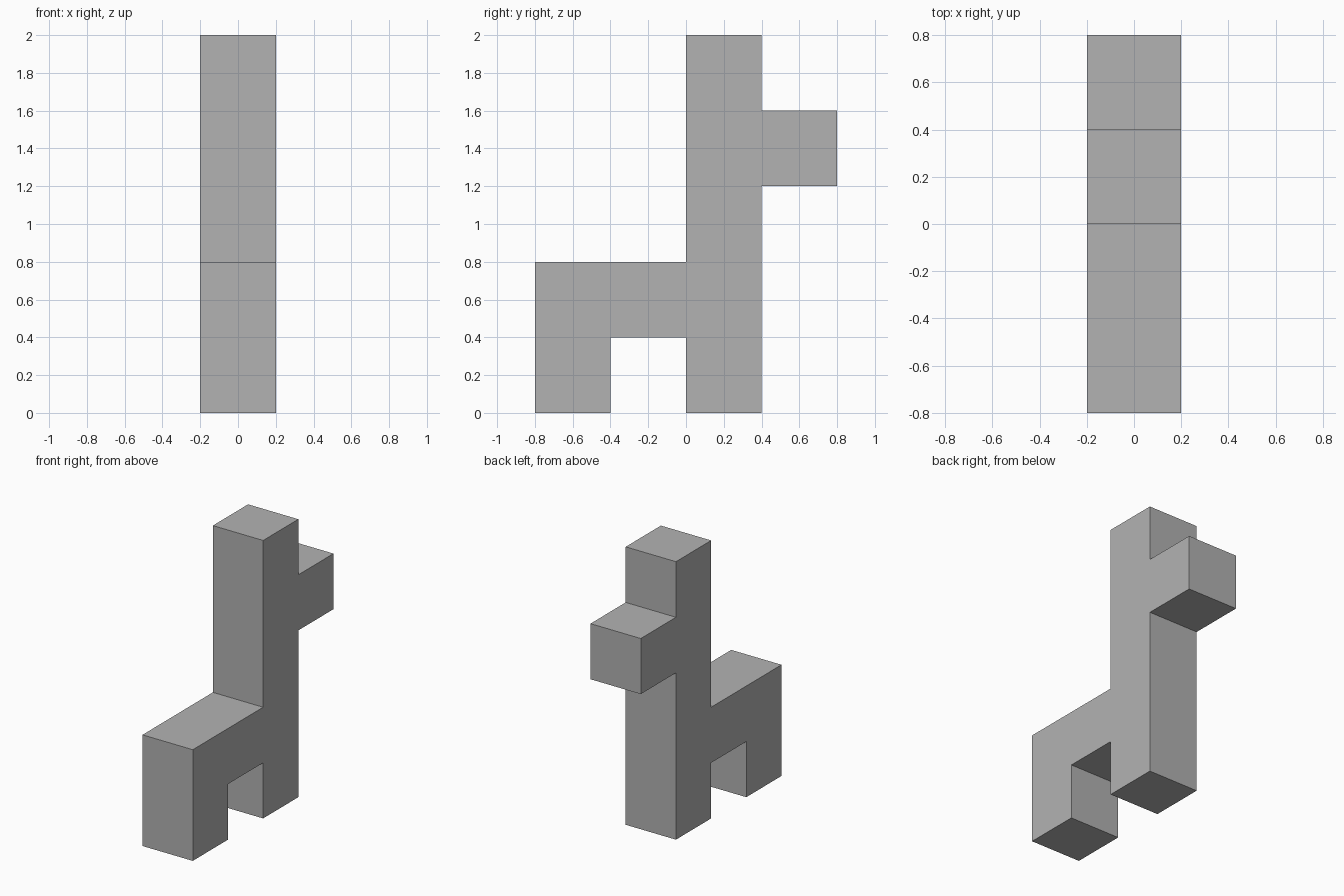
import bpy
import bmesh

cube = bpy.data.objects.get("Cube")
if cube:
    bpy.data.objects.remove(cube, do_unlink=True)

# Single grey finish
grey = bpy.data.materials.new("plain_grey")
grey.use_nodes = True
colour = (0.448, 0.448, 0.448, 1)
grey.diffuse_color = colour
grey.node_tree.nodes["Principled BSDF"].inputs["Base Color"].default_value = colour

UNIT = 0.4  # side of one grid block
# Side outline in blocks (y, z): front leg, bridge, tall column, rear arm
outline = [(-2, 0), (-1, 0), (-1, 1), (0, 1), (0, 0), (1, 0), (1, 3), (2, 3),
           (2, 4), (1, 4), (1, 5), (0, 5), (0, 2), (-2, 2)]

# Extrude the outline across the width
bm = bmesh.new()
side = bm.faces.new([bm.verts.new((-UNIT / 2, y * UNIT, z * UNIT)) for y, z in outline])
extruded = bmesh.ops.extrude_face_region(bm, geom=[side], use_keep_orig=True)
moved = [v for v in extruded["geom"] if isinstance(v, bmesh.types.BMVert)]
bmesh.ops.translate(bm, verts=moved, vec=(UNIT, 0, 0))
bmesh.ops.recalc_face_normals(bm, faces=bm.faces)

mesh = bpy.data.meshes.new("block_body")
bm.to_mesh(mesh)
bm.free()
mesh.materials.append(grey)
body = bpy.data.objects.new("block_body", mesh)
bpy.context.collection.objects.link(body)
